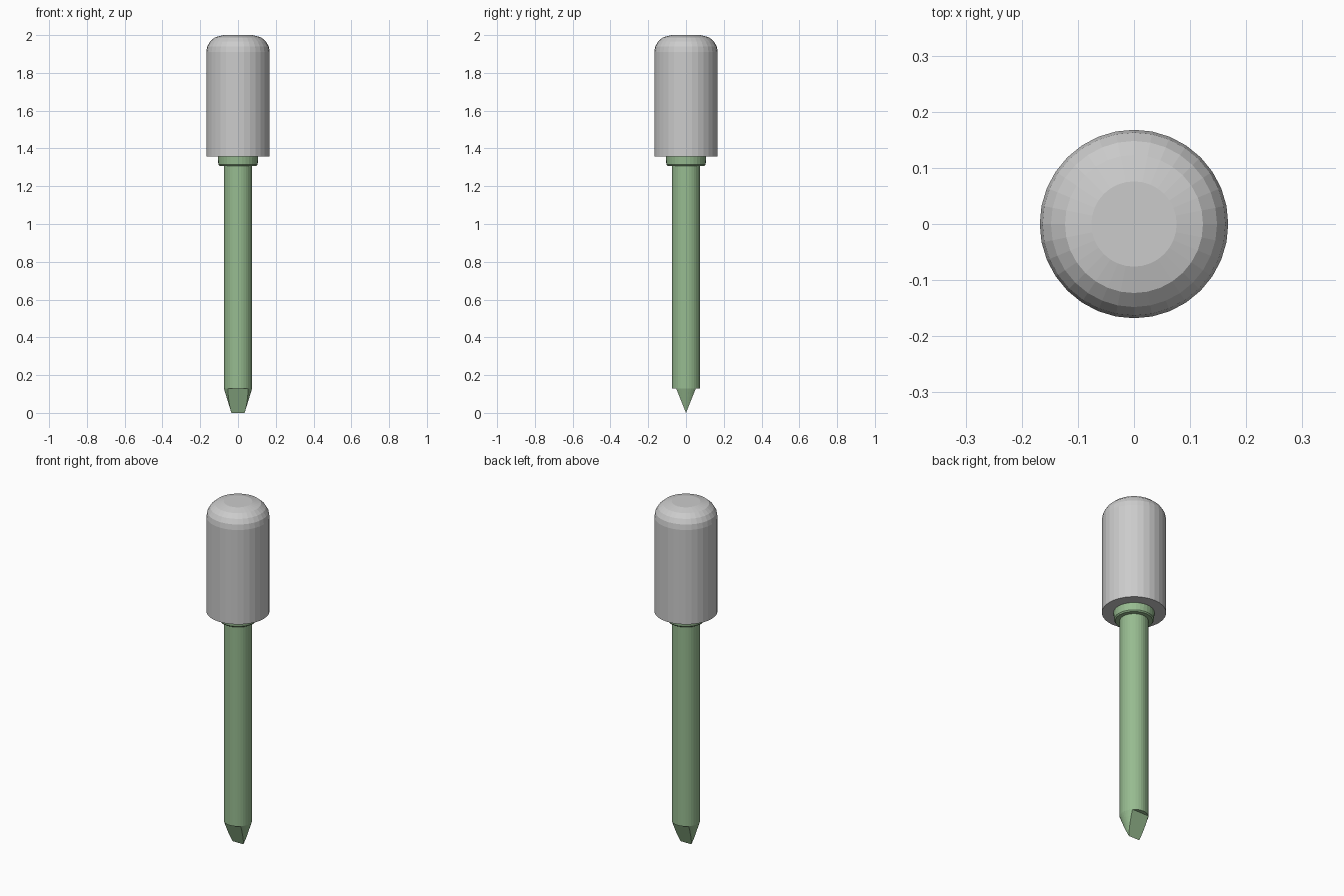
import bpy, bmesh, math

if "Cube" in bpy.data.objects:
    bpy.data.objects.remove(bpy.data.objects["Cube"])

green = bpy.data.materials.new("green")
green.diffuse_color = (0.31, 0.5, 0.28, 1)
green.use_nodes = True
green.node_tree.nodes["Principled BSDF"].inputs["Base Color"].default_value = green.diffuse_color


def finish(name, bm, mat=None):
    bmesh.ops.recalc_face_normals(bm, faces=bm.faces)
    me = bpy.data.meshes.new(name)
    bm.to_mesh(me)
    bm.free()
    ob = bpy.data.objects.new(name, me)
    bpy.context.collection.objects.link(ob)
    if mat:
        me.materials.append(mat)
    return ob


def loft(name, rings, mat=None):
    """Skin a stack of equal-length closed rings and cap both ends."""
    bm = bmesh.new()
    loops = [[bm.verts.new(p) for p in ring] for ring in rings]
    n = len(loops[0])
    for a, b in zip(loops, loops[1:]):
        for i in range(n):
            j = (i + 1) % n
            bm.faces.new((a[i], a[j], b[j], b[i]))
    bm.faces.new(loops[0])
    bm.faces.new(loops[-1])
    bmesh.ops.remove_doubles(bm, verts=bm.verts, dist=1e-5)
    return finish(name, bm, mat)


def lathe(name, profile, sides, mat=None):
    turn = [2 * math.pi * i / sides for i in range(sides)]
    return loft(name, [[(r * math.cos(t), r * math.sin(t), z) for t in turn]
                       for r, z in profile], mat)


# Handle with rounded top
lathe("handle", [(0.168, 1.357), (0.168, 1.91), (0.163, 1.94), (0.148, 1.966),
                 (0.123, 1.988), (0.076, 2.0)], 32)

# Collar under the handle
lathe("collar", [(0.098, 1.308), (0.104, 1.315), (0.107, 1.357)], 32, green)

# Shaft
lathe("shaft", [(0.075, 0.13), (0.075, 1.308)], 32, green)

# Blade tip: a tapered cone cut by two sloping flats meeting in an edge
TIP_H, STEPS = 0.13, 8
rings = []
for k in range(5):
    f = k / 4
    r = 0.035 + 0.04 * f
    a = math.asin(0.052 * f / r)
    arc = [-a + 2 * a * i / STEPS for i in range(STEPS + 1)]
    arc += [math.pi + t for t in arc]
    rings.append([(r * math.cos(t), r * math.sin(t), TIP_H * f) for t in arc])

bm = bmesh.new()
loops = [[bm.verts.new(p) for p in ring] for ring in rings]
n = len(loops[0])
for lo, hi in zip(loops, loops[1:]):
    for i in range(n):
        j = (i + 1) % n
        bm.faces.new((lo[i], lo[j], hi[j], hi[i]))
bm.faces.new(loops[-1])
bmesh.ops.remove_doubles(bm, verts=bm.verts, dist=1e-5)
finish("blade_tip", bm, green)
